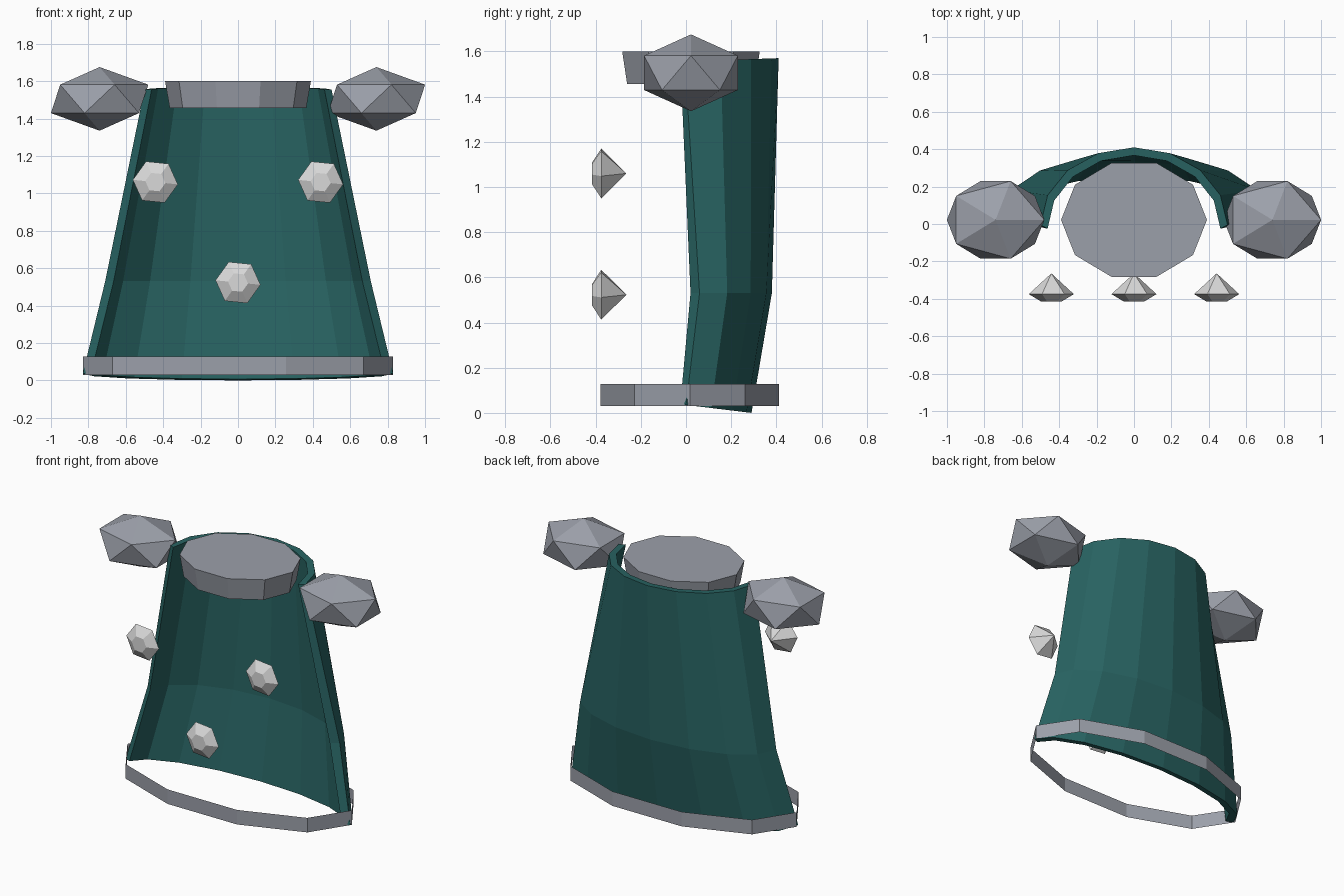
import bpy, bmesh
from math import sin, cos, pi

if "Cube" in bpy.data.objects:
    bpy.data.objects.remove(bpy.data.objects["Cube"])


def material(name, rgb):
    m = bpy.data.materials.new(name)
    m.diffuse_color = (*rgb, 1)
    m.use_nodes = True
    m.node_tree.nodes["Principled BSDF"].inputs["Base Color"].default_value = m.diffuse_color
    return m


TEAL = material("teal_cloth", (0.021, 0.125, 0.122))
GREY = material("grey_metal", (0.33, 0.35, 0.40))
PALE = material("pale_gem", (0.70, 0.70, 0.70))


def finish(name, bm, mat):
    bmesh.ops.recalc_face_normals(bm, faces=bm.faces)
    me = bpy.data.meshes.new(name)
    bm.to_mesh(me)
    bm.free()
    me.materials.append(mat)
    ob = bpy.data.objects.new(name, me)
    bpy.context.collection.objects.link(ob)
    return ob


def bridge(bm, a, b, closed=True):
    n = len(a)
    for i in range(n if closed else n - 1):
        j = (i + 1) % n
        bm.faces.new((a[i], a[j], b[j], b[i]))


def ellipse(bm, n, rx, ry, cy, z):
    return [bm.verts.new((rx * cos(2 * pi * i / n), cy + ry * sin(2 * pi * i / n), z))
            for i in range(n)]


# Cloak: thick half shell, rows are (half width, front y, back y, front z, back z)
SEG = 8
OUTER = [(0.83, 0.00, 0.29, 0.035, 0.00), (0.71, 0.06, 0.38, 0.53, 0.53),
         (0.50, -0.005, 0.41, 1.555, 1.57)]
INNER = [(0.785, -0.025, 0.25, 0.04, 0.007), (0.665, 0.02, 0.338, 0.53, 0.53),
         (0.462, -0.025, 0.367, 1.555, 1.568)]


def half_ring(bm, rx, y0, y1, z0, z1):
    ring = []
    for i in range(SEG + 1):
        a = pi * i / SEG
        s = sin(a)
        ring.append(bm.verts.new((rx * cos(a), y0 + (y1 - y0) * s, z0 + (z1 - z0) * s)))
    return ring


bm = bmesh.new()
out = [half_ring(bm, *r) for r in OUTER]
inn = [half_ring(bm, *r) for r in INNER]
for k in range(2):
    bridge(bm, out[k], out[k + 1], False)
    bridge(bm, inn[k], inn[k + 1], False)
    for e in (0, SEG):  # front rims
        bm.faces.new((out[k][e], out[k + 1][e], inn[k + 1][e], inn[k][e]))
for k in (0, 2):  # hem and neck edges
    bridge(bm, out[k], inn[k], False)
finish("cloak", bm, TEAL)

# Hem band: open ten-sided hoop
bm = bmesh.new()
bridge(bm, ellipse(bm, 10, 0.83, 0.415, 0.017, 0.03), ellipse(bm, 10, 0.83, 0.415, 0.017, 0.127))
finish("hem_band", bm, GREY)

# Collar: tapered ten-sided disc
bm = bmesh.new()
low = ellipse(bm, 10, 0.365, 0.297, 0.022, 1.455)
top = ellipse(bm, 10, 0.39, 0.32, 0.022, 1.60)
bridge(bm, low, top)
bm.faces.new(low)
bm.faces.new(top)
finish("collar", bm, GREY)

# Shoulder pads: stretched icosahedra
for side, x in (("left", -0.74), ("right", 0.74)):
    bm = bmesh.new()
    bmesh.ops.create_icosphere(bm, subdivisions=1, radius=1)
    bmesh.ops.scale(bm, vec=(0.291, 0.244, 0.17), verts=bm.verts)
    bmesh.ops.translate(bm, vec=(x, 0.022, 1.505), verts=bm.verts)
    finish(side + "_shoulder_pad", bm, GREY)

# Gems: six-sided cut with flat table in front and point behind
for name, gx, gz in (("left_gem", -0.442, 1.06), ("right_gem", 0.442, 1.06),
                     ("lower_gem", 0, 0.523)):
    bm = bmesh.new()

    def hexagon(r, y, turn):
        return [bm.verts.new((gx + r * cos(pi * i / 3 + turn), y, gz + r * sin(pi * i / 3 + turn)))
                for i in range(6)]

    table = hexagon(0.054, -0.415, -0.1)
    girdle = hexagon(0.121, -0.375, -0.1)
    tip = bm.verts.new((gx, -0.264, gz))
    bridge(bm, table, girdle)
    bm.faces.new(table)
    for i in range(6):
        bm.faces.new((girdle[i], girdle[(i + 1) % 6], tip))
    finish(name, bm, PALE)
